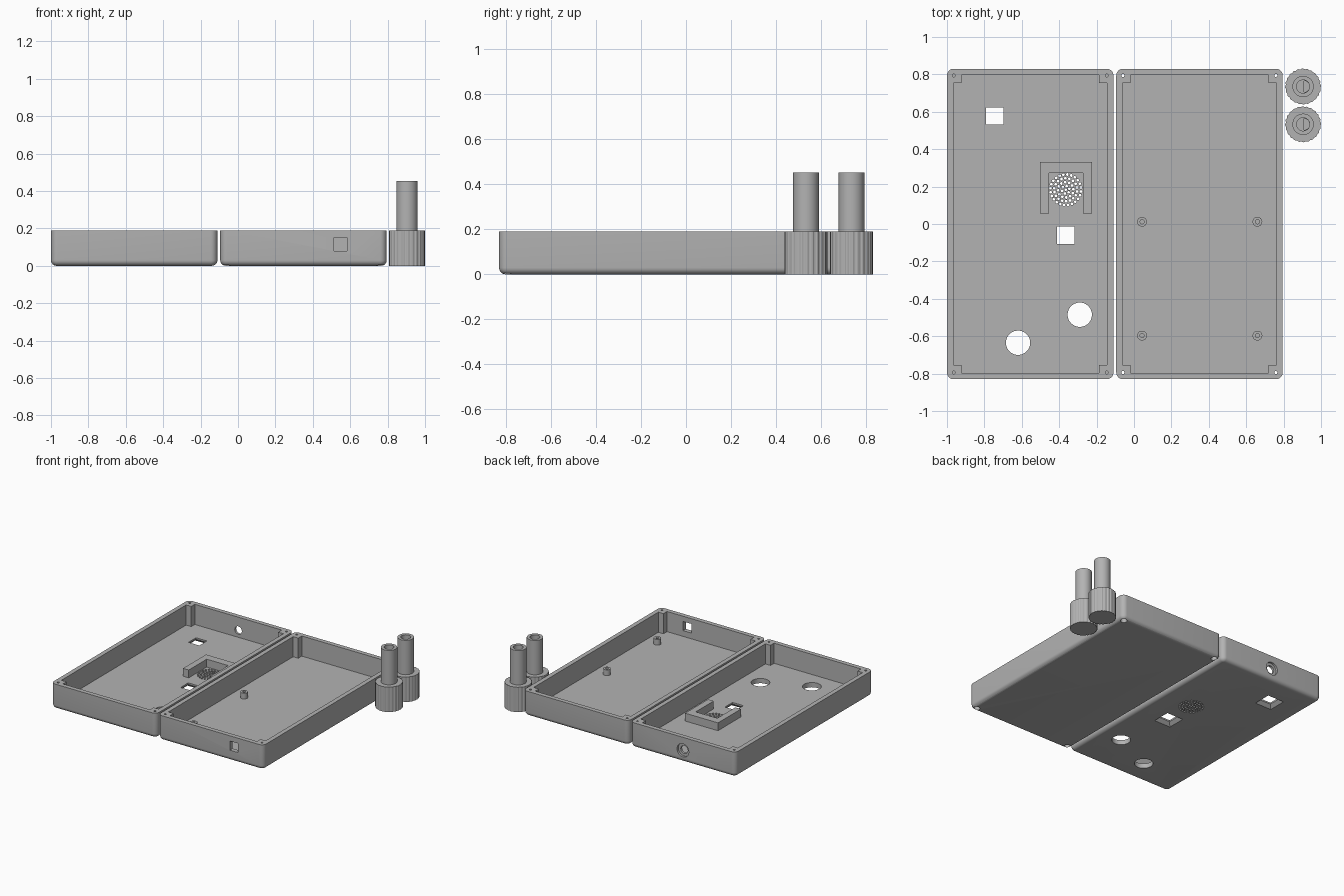
import bpy, bmesh, math
from mathutils import Matrix, Vector

if "Cube" in bpy.data.objects:
    bpy.data.objects.remove(bpy.data.objects["Cube"])

H, FLOOR, WALL, POST = 0.19, 0.036, 0.034, 0.043
HALF_X, HALF_Y = 0.445, 0.83
SCREW = 0.036

gray = bpy.data.materials.new("plastic gray")
gray.diffuse_color = (0.45, 0.45, 0.45, 1)
gray.use_nodes = True
gray.node_tree.nodes["Principled BSDF"].inputs["Base Color"].default_value = gray.diffuse_color


# ---- outlines (lists of x, y) ----
def circle(cx, cy, r, n=32):
    return [(cx + r * math.cos(math.tau * i / n), cy + r * math.sin(math.tau * i / n)) for i in range(n)]


def rect(x0, y0, x1, y1):
    return [(x0, y0), (x1, y0), (x1, y1), (x0, y1)]


def square(cx, cy, s):
    return rect(cx - s / 2, cy - s / 2, cx + s / 2, cy + s / 2)


def round_rect(cx, cy, hx, hy, r, n=8):
    pts = []
    for k, (sx, sy) in enumerate([(1, 1), (-1, 1), (-1, -1), (1, -1)]):
        for i in range(n + 1):
            a = math.pi / 2 * (k + i / n)
            pts.append((cx + sx * (hx - r) + r * math.cos(a), cy + sy * (hy - r) + r * math.sin(a)))
    return pts


# ---- solids ----
def loft(bm, rings, matrix=None):
    """Closed solid through (outline, z) rings."""
    m = matrix or Matrix()
    loops = [[bm.verts.new(m @ Vector((x, y, z))) for x, y in pts] for pts, z in rings]
    n = len(loops[0])
    bm.faces.new(loops[0][::-1])
    bm.faces.new(loops[-1])
    for a, b in zip(loops, loops[1:]):
        for i in range(n):
            j = (i + 1) % n
            bm.faces.new((a[i], a[j], b[j], b[i]))


def prism(bm, pts, z0, z1, matrix=None):
    loft(bm, [(pts, z0), (pts, z1)], matrix)


def make(name, bm):
    bmesh.ops.recalc_face_normals(bm, faces=bm.faces)
    me = bpy.data.meshes.new(name)
    bm.to_mesh(me)
    bm.free()
    ob = bpy.data.objects.new(name, me)
    bpy.context.collection.objects.link(ob)
    me.materials.append(gray)
    return ob


def cut(ob, bm):
    """Subtract a solid from the object and bake the result."""
    cutter = make("cutter", bm)
    cutter.hide_render = True
    mod = ob.modifiers.new("cut", 'BOOLEAN')
    mod.operation, mod.solver, mod.object = 'DIFFERENCE', 'EXACT', cutter
    dg = bpy.context.evaluated_depsgraph_get()
    dg.update()
    me = bpy.data.meshes.new_from_object(ob.evaluated_get(dg))
    ob.modifiers.clear()
    ob.data = me
    bpy.data.objects.remove(cutter)


def smooth(ob):
    ob.data.shade_smooth()
    ob.data.set_sharp_from_angle(angle=math.radians(30))


# ---- open tray with bottom fillet and corner screw posts ----
def tray(name, cx):
    bm, f, c = bmesh.new(), 0.03, 0.036
    rings = []
    for k in range(7):
        a = math.pi / 2 * k / 6
        d = f * (1 - math.sin(a))
        rings.append((round_rect(cx, 0, HALF_X - d, HALF_Y - d, c - d), f * (1 - math.cos(a))))
    rings.append((round_rect(cx, 0, HALF_X, HALF_Y, c), H))
    loft(bm, rings)
    ob = make(name, bm)
    # cavity leaves a square post in each corner
    x, y = HALF_X - WALL, HALF_Y - WALL
    p, q = x - POST, y - POST
    quad = [(x, q), (p, q), (p, y)]
    pts = (quad + [(-a, b) for a, b in quad[::-1]]
           + [(-a, -b) for a, b in quad] + [(a, -b) for a, b in quad[::-1]])
    bm = bmesh.new()
    prism(bm, [(cx + a, b) for a, b in pts], FLOOR, H + 0.1)
    cut(ob, bm)
    return ob


def corners(cx):
    return [(cx + sx * (HALF_X - SCREW), sy * (HALF_Y - SCREW)) for sx in (-1, 1) for sy in (-1, 1)]


LX, RX = -0.555, 0.35

# ---- panel tray: screw holes, windows, button holes, grille, rear socket ----
panel = tray("panel_tray", LX)
bm = bmesh.new()
for x, y in corners(LX):
    prism(bm, circle(x, y, 0.008, 12), 0.07, H + 0.1)
for x, y in [(-0.745, 0.577), (-0.365, -0.06)]:
    loft(bm, [(square(x, y, 0.142), -0.002), (square(x, y, 0.092), 0.024), (square(x, y, 0.092), 0.06)])
for x, y in [(-0.62, -0.635), (-0.29, -0.485)]:
    prism(bm, circle(x, y, 0.065, 40), -0.05, 0.06)
for ring in range(5):
    n = max(1, ring * 6)
    for i in range(n):
        a = math.tau * i / n + ring * 0.3
        r = ring * 0.0205
        prism(bm, circle(-0.365 + r * math.cos(a), 0.183 + r * math.sin(a), 0.0075, 10), -0.05, 0.06)
back = Matrix.Translation((LX, HALF_Y, 0.09)) @ Matrix.Rotation(math.pi / 2, 4, 'X')
loft(bm, [(circle(0, 0, 0.05), -0.02), (circle(0, 0, 0.05), 0.016),
          (circle(0, 0, 0.03), 0.0161), (circle(0, 0, 0.03), 0.06)], back)
cut(panel, bm)
smooth(panel)

# speaker bracket
bm = bmesh.new()
prism(bm, [(-0.503, 0.055), (-0.455, 0.055), (-0.455, 0.272), (-0.273, 0.272),
           (-0.273, 0.055), (-0.225, 0.055), (-0.225, 0.332), (-0.503, 0.332)], FLOOR - 0.005, 0.096)
make("speaker_bracket", bm)

# ---- base tray: counterbored screws, front port ----
base = tray("base_tray", RX)
bm = bmesh.new()
for x, y in corners(RX):
    loft(bm, [(circle(x, y, 0.022, 20), -0.05), (circle(x, y, 0.022, 20), 0.03),
              (circle(x, y, 0.008, 20), 0.0301), (circle(x, y, 0.008, 20), H + 0.1)])
prism(bm, rect(0.512, -0.9, 0.582, -0.78), 0.08, 0.15)
cut(base, bm)
smooth(base)

# standoffs
for x in (0.043, 0.66):
    for y in (0.012, -0.597):
        bm = bmesh.new()
        prism(bm, circle(x, y, 0.026, 24), FLOOR - 0.005, 0.08)
        post = make("standoff", bm)
        bm = bmesh.new()
        prism(bm, circle(x, y, 0.011, 16), FLOOR + 0.002, 0.1)
        cut(post, bm)
        smooth(post)

# ---- two knobs: ribbed grip and hollow stem with a half-round socket ----
KX = 0.904
for y in (0.735, 0.533):
    n = 96
    rib = [0.096, 0.096, 0.093, 0.093]
    grip = [(KX + rib[i % 4] * math.cos(math.tau * i / n), y + rib[i % 4] * math.sin(math.tau * i / n))
            for i in range(n)]
    bm = bmesh.new()
    prism(bm, grip, 0, H)
    make("knob_grip", bm)

    bm = bmesh.new()
    prism(bm, circle(KX, y, 0.057, 40), H - 0.005, 0.453)
    stem = make("knob_stem", bm)
    bm = bmesh.new()
    prism(bm, circle(KX, y, 0.035), 0.40, 0.5)
    cut(stem, bm)
    half = [(KX + 0.005 + 0.03 * math.cos(a), y + 0.03 * math.sin(a))
            for a in [-math.pi / 2 + math.pi * i / 16 for i in range(17)]]
    bm = bmesh.new()
    prism(bm, half, 0.25, 0.45)
    cut(stem, bm)
    smooth(stem)
